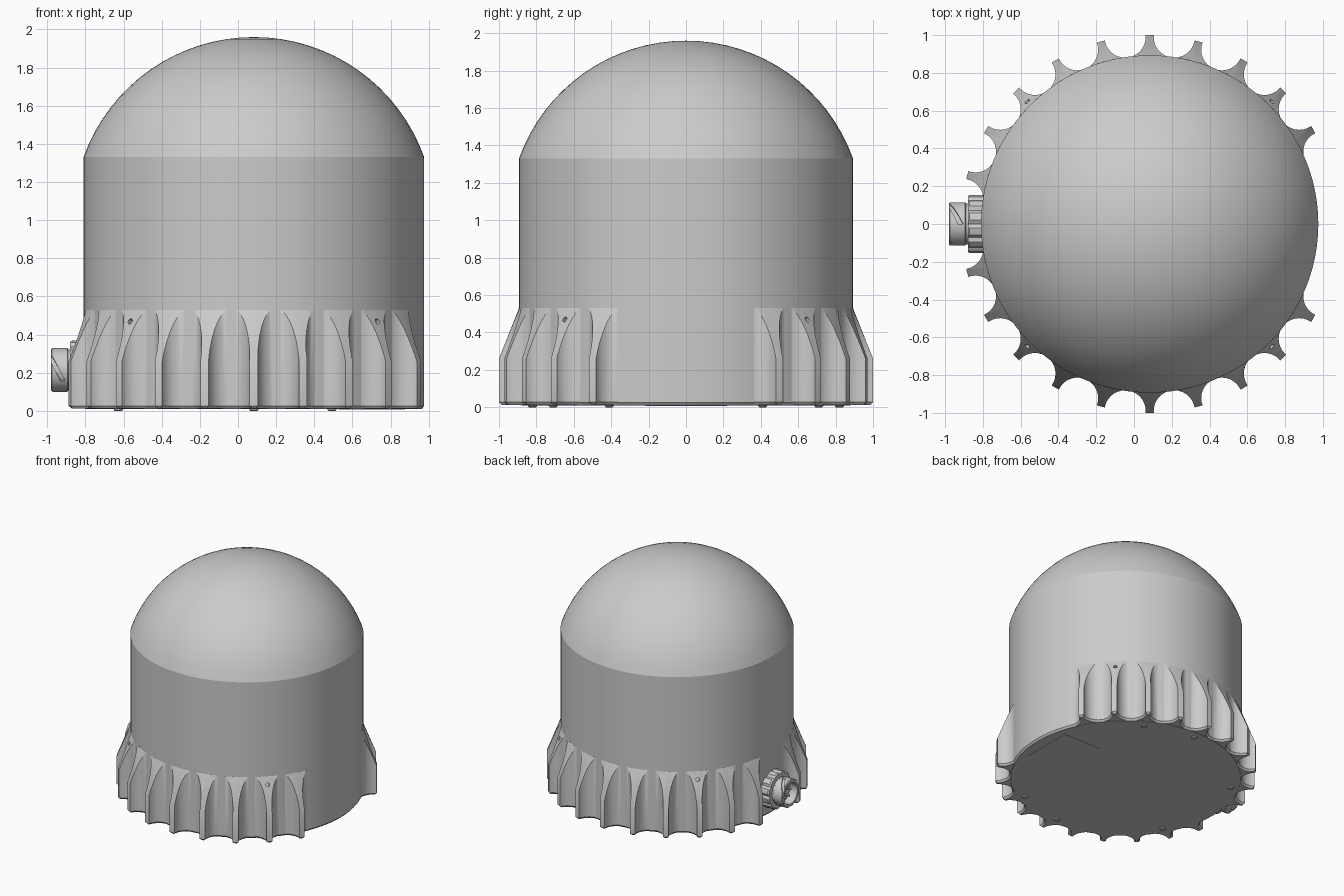
import bpy, bmesh
from math import sin, cos, pi, radians, sqrt, asin
from mathutils import Matrix, Vector

if "Cube" in bpy.data.objects:
    bpy.data.objects.remove(bpy.data.objects["Cube"])

CX = 0.083          # body axis
R = 0.893           # body radius


def add_lathe(bm, pts, n, a0=0.0, a1=360.0, mat=Matrix(), closed=False):
    """Revolve (radius, z) points about z; partial turns of closed profiles get end caps."""
    full = abs(a1 - a0) >= 360
    rings = []
    for i in range(n if full else n + 1):
        a = radians(a0 + (a1 - a0) * i / n)
        rings.append([bm.verts.new(mat @ Vector((r * cos(a), r * sin(a), z))) for r, z in pts])
    m = len(pts)
    for i in range(n):
        p, q = rings[i], rings[(i + 1) % len(rings)]
        for j in range(m if closed else m - 1):
            k = (j + 1) % m
            bm.faces.new((p[j], q[j], q[k], p[k]))
    if not full:
        bm.faces.new(rings[0])
        bm.faces.new(rings[-1])


def finish(bm, name, loc=(CX, 0, 0)):
    bmesh.ops.remove_doubles(bm, verts=bm.verts, dist=1e-5)
    bmesh.ops.recalc_face_normals(bm, faces=bm.faces)
    me = bpy.data.meshes.new(name)
    bm.to_mesh(me)
    bm.free()
    ob = bpy.data.objects.new(name, me)
    ob.location = loc
    bpy.context.collection.objects.link(ob)
    return ob


def activate(ob):
    bpy.ops.object.select_all(action='DESELECT')
    ob.select_set(True)
    bpy.context.view_layer.objects.active = ob


def smooth(ob, angle=30):
    activate(ob)
    bpy.ops.object.shade_smooth_by_angle(angle=radians(angle))


def cut(ob, cutter):
    cutter.hide_render = True
    activate(ob)
    mod = ob.modifiers.new("cut", 'BOOLEAN')
    mod.operation = 'DIFFERENCE'
    mod.solver = 'EXACT'
    mod.object = cutter
    bpy.ops.object.modifier_apply(modifier=mod.name)
    bpy.data.objects.remove(cutter)


def lathe(name, pts, n=96, **kw):
    bm = bmesh.new()
    add_lathe(bm, pts, n, **kw)
    return finish(bm, name)


# Cylindrical housing with chamfered foot
smooth(lathe("housing", [(0, .01), (R - .013, .01), (R, .025), (R, 1.33)]))

# Dome: spherical cap
h = .63
RS = (R * R + h * h) / (2 * h)
t0 = asin(R / RS)
dome = [(RS * sin(t0 * i / 16), 1.96 - RS + RS * cos(t0 * i / 16)) for i in range(17)]
smooth(lathe("dome", dome))

# Finned skirt: half ring with scallops and screw holes cut out, then mirrored
skirt = lathe("finned_skirt", [(.87, .012), (.985, .012), (1, .027), (1, .26),
                               (R, .53), (.87, .53)], n=60, a0=22.5, a1=172.5, closed=True)
bm = bmesh.new()
rs = .109
for i in range(11):
    a = radians(22.5 + 15 * i)
    add_lathe(bm, [(0, .006), (rs + .017, .006), (rs, .027), (rs, .7), (0, .7)], 32,
              mat=Matrix.Translation((.998 * cos(a), .998 * sin(a), 0)))
for deg in (45, 135):
    a = radians(deg)
    d = Vector((.27 * cos(a), .27 * sin(a), .107)).normalized()
    m = Matrix.Translation((.917 * cos(a), .917 * sin(a), .47)) @ d.to_track_quat('Z', 'Y').to_matrix().to_4x4()
    add_lathe(bm, [(0, -.02), (.015, -.02), (.015, .05), (0, .05)], 16, mat=m)
cut(skirt, finish(bm, "skirt_cutter"))
mir = skirt.modifiers.new("mirror", 'MIRROR')
mir.use_axis = (False, True, False)
mir.use_mirror_merge = False
activate(skirt)
bpy.ops.object.modifier_apply(modifier=mir.name)
smooth(skirt)

# Underside: six screw heads and a thin rectangular plate
bm = bmesh.new()
for deg in (60, 90, 150, 210, 270, 300):
    a = radians(deg)
    add_lathe(bm, [(0, 0), (.018, 0), (.024, .006), (.024, .02), (0, .02)], 20,
              mat=Matrix.Translation((.82 * cos(a), .82 * sin(a), 0)))
smooth(finish(bm, "bottom_screws"))
bm = bmesh.new()
bmesh.ops.create_cube(bm, size=1, matrix=Matrix.Translation((.62, 0, .009)) @ Matrix.Diagonal((.345, .44, .004, 1)))
finish(bm, "bottom_plate")

# Connector: built along local z, turned to point to -x
LOC = (-.80, 0, .215)
TURN = Matrix.Rotation(-pi / 2, 4, 'Y')

# Castellated lock nut
bm = bmesh.new()
rings = []
for z, s in ((-.02, 1), (.07, 1), (.08, .95)):
    ring = []
    for i in range(48):
        r = (.155 if i % 4 else .143) * s
        a = 2 * pi * i / 48
        ring.append(bm.verts.new(TURN @ Vector((r * cos(a), r * sin(a), z))))
    rings.append(ring)
for p, q in zip(rings, rings[1:]):
    for i in range(48):
        j = (i + 1) % 48
        bm.faces.new((p[i], p[j], q[j], q[i]))
bm.faces.new(rings[0])
bm.faces.new(rings[-1])
smooth(finish(bm, "connector_nut", LOC), 20)

# Hollow barrel with spiral slots
bm = bmesh.new()
add_lathe(bm, [(0, .0), (.108, .0), (.108, .09), (.115, .095), (.115, .174), (.109, .18),
               (.088, .18), (.088, .11), (0, .11)], 48, mat=TURN)
barrel = finish(bm, "connector_barrel", LOC)
bm = bmesh.new()
for k in range(3):
    prev = None
    for i in range(15):
        t = i / 14
        a = 2 * pi * k / 3 + t * 1.5
        z = .118 + .085 * t
        quad = [bm.verts.new(TURN @ Vector((r * cos(a), r * sin(a), z + dz)))
                for r, dz in ((.104, -.012), (.13, -.012), (.13, .012), (.104, .012))]
        if prev:
            for j in range(4):
                n = (j + 1) % 4
                bm.faces.new((prev[j], prev[n], quad[n], quad[j]))
        else:
            bm.faces.new(quad)
        prev = quad
    bm.faces.new(prev)
cut(barrel, finish(bm, "slot_cutter", LOC))
smooth(barrel)

# Contact pins inside the barrel
bm = bmesh.new()
for i in range(5):
    a = 2 * pi * i / 5
    add_lathe(bm, [(0, .10), (.009, .10), (.009, .15), (0, .155)], 10,
              mat=TURN @ Matrix.Translation((.045 * cos(a), .045 * sin(a), 0)))
smooth(finish(bm, "connector_pins", LOC))
